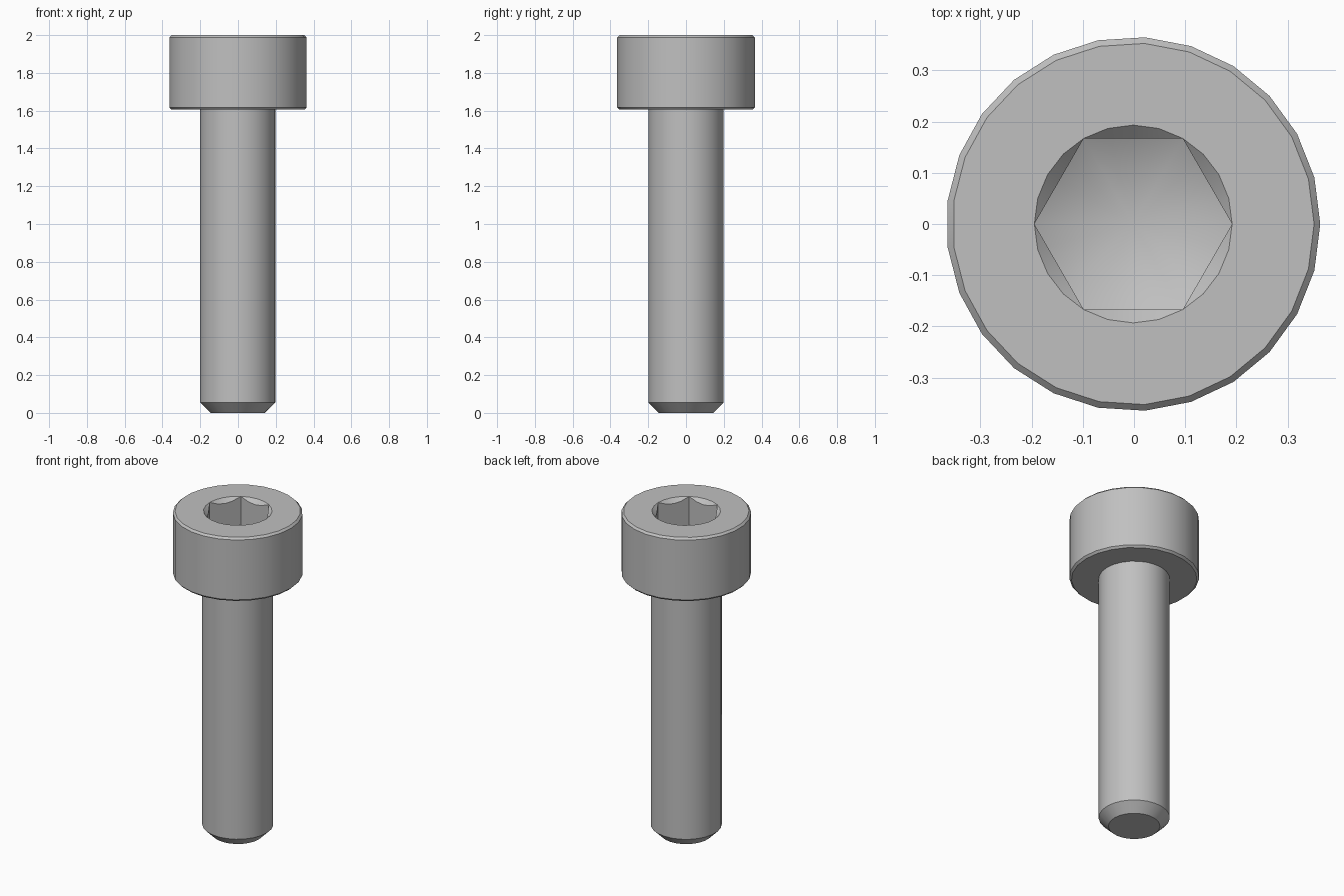
import bpy, bmesh
from math import sin, cos, pi, radians

cube = bpy.data.objects.get("Cube")
if cube:
    bpy.data.objects.remove(cube, do_unlink=True)

SIDES = 25           # facets around the head and shaft
CENTRE_X = -0.0015   # evens out the odd-sided outline
TOP = 2.0
HEAD_BASE = 1.605

steel = bpy.data.materials.new("grey steel")
steel.use_nodes = True
grey = (0.527, 0.527, 0.527, 1)
steel.diffuse_color = grey
steel.node_tree.nodes["Principled BSDF"].inputs["Base Color"].default_value = grey


def ring(bm, radius, z, count=SIDES):
    return [bm.verts.new((radius * cos(2 * pi * i / count),
                          radius * sin(2 * pi * i / count), z))
            for i in range(count)]


def skin(bm, low, high):
    n = len(low)
    for i in range(n):
        j = (i + 1) % n
        bm.faces.new((low[i], low[j], high[j], high[i]))


def lathe(bm, profile):
    """Wall through (radius, z) points from the bottom up, with a closed base."""
    rings = [ring(bm, r, z) for r, z in profile]
    for low, high in zip(rings, rings[1:]):
        skin(bm, low, high)
    bm.faces.new(rings[0][::-1])
    return rings[-1]


def finish(bm, name):
    bmesh.ops.remove_doubles(bm, verts=bm.verts, dist=1e-5)
    bmesh.ops.recalc_face_normals(bm, faces=bm.faces)
    mesh = bpy.data.meshes.new(name)
    bm.to_mesh(mesh)
    bm.free()
    mesh.materials.append(steel)
    obj = bpy.data.objects.new(name, mesh)
    obj.location.x = CENTRE_X
    bpy.context.collection.objects.link(obj)
    bpy.ops.object.select_all(action='DESELECT')
    obj.select_set(True)
    bpy.context.view_layer.objects.active = obj
    bpy.ops.object.shade_smooth_by_angle(angle=radians(30))


# Shaft with a chamfered tip, seated slightly inside the head
bm = bmesh.new()
end = lathe(bm, [(0.145, 0), (0.2, 0.055), (0.2, HEAD_BASE + 0.01)])
bm.faces.new(end)
finish(bm, "shaft")

# Head with chamfered upper and lower edges
bm = bmesh.new()
R, CH = 0.365, 0.012
outer = lathe(bm, [(R - CH, HEAD_BASE), (R, HEAD_BASE + CH),
                   (R, TOP - CH), (R - CH, TOP)])

# Hexagonal socket: countersunk mouth, flat walls, conical floor
SOCKET, STEPS = 0.193, 4
count = 6 * STEPS
rim = ring(bm, SOCKET, TOP, count)
mouth, foot = [], []
apex_z, slope = 1.73, 0.5
for i in range(count):
    a = 2 * pi * i / count
    r = SOCKET * cos(pi / 6) / cos(a % (pi / 3) - pi / 6)
    if i % STEPS == 0:
        r = SOCKET
    x, y = r * cos(a), r * sin(a)
    mouth.append(bm.verts.new((x, y, TOP - (SOCKET - r))))
    foot.append(bm.verts.new((x, y, apex_z + slope * r)))
apex = bm.verts.new((0, 0, apex_z))
for i in range(count):
    j = (i + 1) % count
    bm.faces.new((foot[i], foot[j], apex))
skin(bm, foot, mouth)
skin(bm, mouth, rim)

# Flat top face around the socket
edges = [bm.edges.get((loop[i - 1], loop[i]))
         for loop in (outer, rim) for i in range(len(loop))]
bmesh.ops.triangle_fill(bm, edges=edges, use_beauty=True, normal=(0, 0, 1))
finish(bm, "head")
